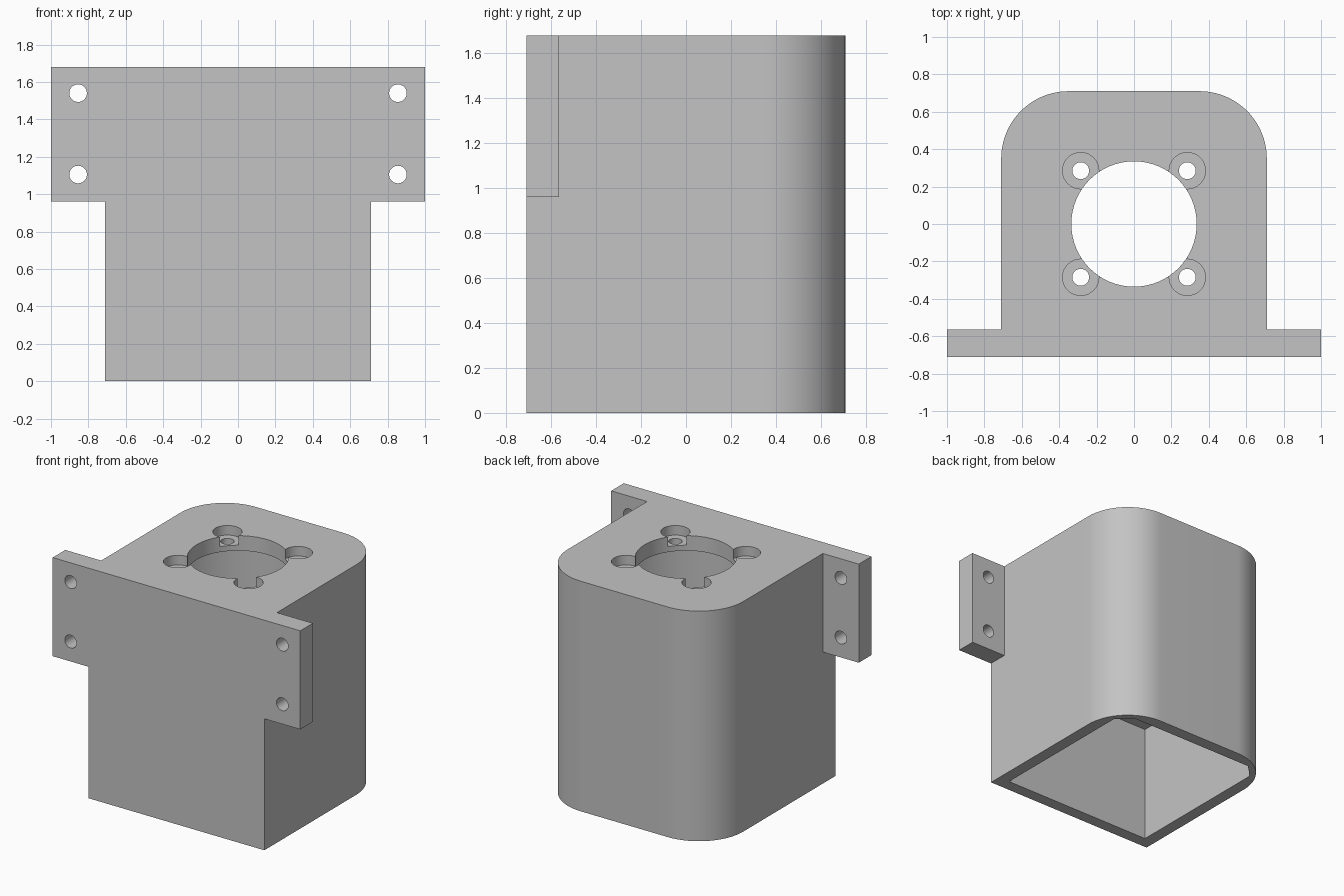
import bpy, bmesh, math
from mathutils import Matrix

if "Cube" in bpy.data.objects:
    bpy.data.objects.remove(bpy.data.objects["Cube"], do_unlink=True)

HALF, TOP = 0.71, 1.68        # body half width, total height
CORNER = 0.36                 # rear corner radius
INNER, CHAMFER = 0.62, 0.10   # lower cavity half width and rear chamfer
LEDGE, CEILING = 0.88, 1.57   # cavity levels
BORE_FLOOR = 1.61             # bottom of the screw recesses

grey = bpy.data.materials.new("plain grey")
grey.use_nodes = True
color = (0.55, 0.55, 0.55, 1)
grey.diffuse_color = color
grey.node_tree.nodes["Principled BSDF"].inputs["Base Color"].default_value = color


def finish(name, bm):
    bmesh.ops.recalc_face_normals(bm, faces=bm.faces)
    mesh = bpy.data.meshes.new(name)
    bm.to_mesh(mesh)
    bm.free()
    mesh.materials.append(grey)
    obj = bpy.data.objects.new(name, mesh)
    bpy.context.collection.objects.link(obj)
    return obj


def prism(name, outline, z0, z1):
    bm = bmesh.new()
    face = bm.faces.new([bm.verts.new((x, y, z0)) for x, y in outline])
    ext = bmesh.ops.extrude_face_region(bm, geom=[face])
    verts = [v for v in ext["geom"] if isinstance(v, bmesh.types.BMVert)]
    bmesh.ops.translate(bm, verts=verts, vec=(0, 0, z1 - z0))
    return finish(name, bm)


def cylinder(name, x, y, r, z0, z1, sides=48):
    ring = [(x + r * math.cos(math.tau * i / sides), y + r * math.sin(math.tau * i / sides))
            for i in range(sides)]
    return prism(name, ring, z0, z1)


def combine(target, tool, operation):
    mod = target.modifiers.new(operation, 'BOOLEAN')
    mod.operation, mod.solver, mod.object = operation, 'EXACT', tool
    bpy.context.view_layer.objects.active = target
    bpy.ops.object.modifier_apply(modifier=mod.name)
    bpy.data.objects.remove(tool, do_unlink=True)


# Body with two rounded rear corners
c = HALF - CORNER
outline = [(-HALF, -HALF), (HALF, -HALF)]
for cx, start in ((c, 0), (-c, 90)):
    for i in range(25):
        a = math.radians(start + 90 * i / 24)
        outline.append((cx + CORNER * math.cos(a), c + CORNER * math.sin(a)))
body = prism("motor_housing", outline, 0, TOP)

# Mounting flange across the front
flange = [(-1, -HALF), (1, -HALF), (1, -0.565), (-1, -0.565)]
combine(body, prism("flange", flange, 0.96, TOP), 'UNION')

# Lower cavity, open underneath, with chamfered rear corners
k = INNER - CHAMFER
cavity = [(-INNER, -INNER), (INNER, -INNER), (INNER, k), (k, INNER), (-k, INNER), (-INNER, k)]
combine(body, prism("cavity", cavity, -0.1, LEDGE), 'DIFFERENCE')

# Round motor pocket and top opening
combine(body, cylinder("pocket", 0, 0, 0.55, LEDGE - 0.1, CEILING, 96), 'DIFFERENCE')
combine(body, cylinder("opening", 0, 0, 0.335, CEILING - 0.1, TOP + 0.1, 96), 'DIFFERENCE')

# Recessed motor screw holes
for x in (-0.285, 0.285):
    for y in (-0.285, 0.285):
        combine(body, cylinder("recess", x, y, 0.097, BORE_FLOOR, TOP + 0.1), 'DIFFERENCE')
        combine(body, cylinder("screw_hole", x, y, 0.045, CEILING - 0.1, TOP), 'DIFFERENCE')

# Flange bolt holes, running front to back
for x in (-0.855, 0.855):
    for z in (1.105, 1.54):
        tool = cylinder("bolt_hole", 0, 0, 0.047, -0.2, 0.2)
        tool.data.transform(Matrix.Translation((x, -0.64, z)) @ Matrix.Rotation(math.pi / 2, 4, 'X'))
        combine(body, tool, 'DIFFERENCE')

bpy.ops.object.select_all(action='DESELECT')
body.select_set(True)
bpy.context.view_layer.objects.active = body
bpy.ops.object.shade_smooth_by_angle(angle=math.radians(30))
